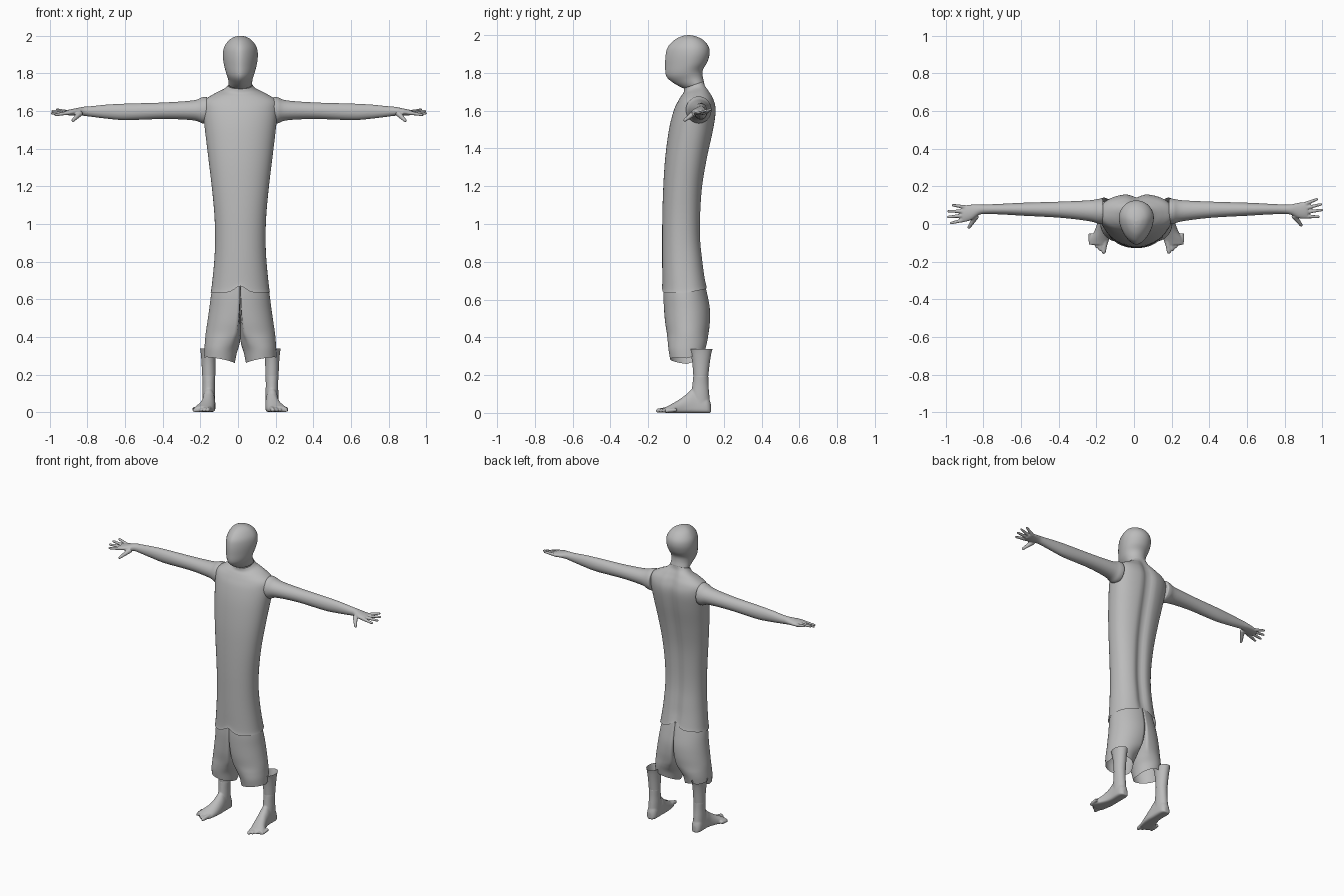
import bpy, bmesh, math
from mathutils import Vector

MID = 0.0125  # the figure's plane of symmetry in x

cube = bpy.data.objects.get("Cube")
if cube:
    bpy.data.objects.remove(cube, do_unlink=True)

clay = bpy.data.materials.new("plain grey")
clay.use_nodes = True
grey = (0.5, 0.5, 0.5, 1)
clay.diffuse_color = grey
clay.node_tree.nodes["Principled BSDF"].inputs["Base Color"].default_value = grey


def smooth_stations(stations, steps=5):
    """Catmull-Rom interpolation of tuples of equal length."""
    out = []
    last = len(stations) - 1
    for i in range(last):
        a, b, c, d = (stations[min(max(k, 0), last)] for k in (i - 1, i, i + 1, i + 2))
        for s in range(steps):
            t = s / steps
            out.append([0.5 * (2*q + (r - p)*t + (2*p - 5*q + 4*r - w)*t*t + (3*q - p - 3*r + w)*t**3)
                        for p, q, r, w in zip(a, b, c, d)])
    return out + [list(stations[-1])]


def section(half, lo, hi, mid=0.5, e_lo=1, e_hi=1, n=48):
    """Closed rounded outline as (u, v) pairs."""
    centre = lo + mid * (hi - lo)
    points = []
    for k in range(n):
        a = math.tau * k / n
        c, s = math.cos(a), math.sin(a)
        e = e_hi if s > 0 else e_lo
        reach = hi - centre if s > 0 else centre - lo
        points.append((half * math.copysign(abs(c)**e, c),
                       centre + reach * math.copysign(abs(s)**e, s)))
    return points


def loft(bm, rings, cap=False):
    loops = [[bm.verts.new(p) for p in ring] for ring in rings]
    for a, b in zip(loops, loops[1:]):
        for k in range(len(a)):
            j = (k + 1) % len(a)
            bm.faces.new((a[k], a[j], b[j], b[k]))
    if cap:
        bm.faces.new(loops[0][::-1])
        bm.faces.new(loops[-1])


def digit(bm, base, tip, r_base, r_tip):
    """Tapered finger or toe with a round end."""
    base, tip = Vector(base), Vector(tip)
    turn = (tip - base).to_track_quat('Z', 'Y').to_matrix().to_4x4()
    turn.translation = (base + tip) / 2
    bmesh.ops.create_cone(bm, cap_ends=True, segments=16, radius1=r_base, radius2=r_tip,
                          depth=(tip - base).length, matrix=turn)
    turn.translation = tip
    bmesh.ops.create_uvsphere(bm, u_segments=12, v_segments=8, radius=r_tip, matrix=turn)


def finish(name, bm, fuse=0):
    bmesh.ops.recalc_face_normals(bm, faces=bm.faces)
    mesh = bpy.data.meshes.new(name)
    bm.to_mesh(mesh)
    bm.free()
    mesh.materials.append(clay)
    mesh.shade_smooth()
    obj = bpy.data.objects.new(name, mesh)
    bpy.context.collection.objects.link(obj)
    if fuse:
        remesh = obj.modifiers.new("fuse", 'REMESH')
        remesh.mode = 'VOXEL'
        remesh.voxel_size = fuse
        remesh.use_smooth_shade = True
        soften = obj.modifiers.new("soften", 'SMOOTH')
        soften.iterations = 4
    return obj


# Head: egg with a ridged face and a sloping neck line (z, half width, front, back, tilt)
HEAD = [(1.735, .062, -.01, .095, .35), (1.765, .065, -.062, .088, .28), (1.80, .076, -.104, .09, .18),
        (1.85, .088, -.110, .112, .05), (1.90, .093, -.107, .125, 0), (1.94, .086, -.094, .119, 0),
        (1.975, .062, -.06, .09, 0), (1.994, .032, -.022, .05, 0), (2.0, .004, .01, .018, 0)]
bm = bmesh.new()
loft(bm, [[(MID + u, v, z + tilt * (v - (f + b) / 2)) for u, v in section(hw, f, b, .6, 1.2, 1)]
          for z, hw, f, b, tilt in smooth_stations(HEAD)], cap=True)
finish("head", bm)

# Tunic: one loft from hem to collar, with a spine groove and a wavy hem
TUNIC = [(.635, .158, -.128, .114, 0), (.67, .152, -.125, .108, 0), (.8, .139, -.126, .092, 0),
         (.92, .134, -.126, .08, 0), (1.05, .138, -.125, .08, 0), (1.2, .152, -.12, .09, 0),
         (1.35, .17, -.11, .115, 0), (1.5, .188, -.09, .147, 0), (1.6, .198, -.065, .16, 0),
         (1.655, .192, -.042, .148, .05), (1.69, .14, -.025, .125, .15), (1.715, .085, -.012, .105, .3),
         (1.737, .064, -.01, .096, .35)]


def tunic_point(z, f, b, tilt, u, v):
    mid = (f + b) / 2
    fade = max(0, 1 - (z - .635) / .12)
    lift = fade * (.035 * math.exp(-(u / .04)**2) + .2 * max(0, v))
    if v > mid:
        v -= .02 * min(1, max(0, (1.74 - z) / .08)) * math.exp(-(u / .03)**2)
    return (MID + u, v, z + tilt * (v - mid) + lift)


bm = bmesh.new()
loft(bm, [[tunic_point(z, f, b, tilt, u, v) for u, v in section(hw, f, b, .5, .95, .85, 64)]
          for z, hw, f, b, tilt in smooth_stations(TUNIC)])
finish("tunic", bm)

# Shorts: each leg goes from half a waist to a round open cuff
# (z, outer reach, front, back, roundness, inner edge)
SHORTS = [(.69, .142, -.117, .098, 0, 0), (.62, .156, -.12, .115, .05, 0), (.55, .165, -.118, .128, .12, 0),
          (.48, .175, -.113, .129, .25, 0), (.42, .184, -.104, .122, .45, -.002),
          (.375, .188, -.098, .114, .8, .003), (.33, .191, -.092, .104, 1, .018), (.28, .192, -.084, .095, 1, .03)]


def shorts_ring(side, z, reach, f, b, t, inner, n=48):
    ring = []
    mid, depth = (f + b) / 2, (b - f) / 2
    for k in range(n):
        a = math.tau * k / n - math.pi
        if abs(a) <= math.tau / 3:
            x, y = reach * math.cos(.75 * a), depth * math.sin(.75 * a)
        else:
            x, y = 0, math.copysign(depth * (math.pi - abs(a)) * 3 / math.pi, a)
        x += t * ((inner + reach) / 2 + (reach - inner) / 2 * math.cos(a) - x)
        y += t * (depth * math.sin(a) - y)
        cuff = max(0, 1 - (z - .28) / .12)
        drop = cuff * (.015 * math.cos(a) + .03 * max(0, math.sin(a)) + .01 * max(0, -math.sin(a)) - .006)
        ring.append((MID + side * x, mid + y, z + drop))
    return ring


bm = bmesh.new()
for side in (1, -1):
    loft(bm, [shorts_ring(side, *s) for s in smooth_stations(SHORTS)])
finish("shorts", bm)

# Station tables for limbs
CALF = [(.195, .168, .035, .039, .118), (.26, .169, .037, .034, .125), (.31, .170, .040, .026, .133),
        (.338, .171, .043, .018, .14)]
ANKLE = [(.2, .168, .035, .039, .118), (.15, .168, .033, .034, .119), (.1, .168, .034, .028, .123),
         (.04, .168, .034, .025, .128)]
FOOT = [(.132, .168, .014, .045), (.122, .168, .027, .075), (.1, .168, .034, .1), (.04, .168, .035, .128),
        (0, .171, .038, .097), (-.04, .18, .044, .068), (-.08, .195, .051, .045), (-.11, .203, .05, .03)]
ARM = [(.175, 1.605, .071, 0, .135), (.2, 1.604, .07, .001, .134), (.25, 1.604, .053, .015, .126),
       (.4, 1.602, .044, .033, .119), (.6, 1.596, .044, .044, .113), (.7, 1.597, .038, .05, .108),
       (.79, 1.598, .028, .053, .104), (.83, 1.599, .024, .049, .104), (.87, 1.596, .019, .027, .108),
       (.9, 1.593, .016, .02, .108), (.92, 1.592, .012, .023, .104)]
FINGER_TIPS = [(.978, .022, 1.58), (.995, .056, 1.588), (.992, .086, 1.6), (.97, .116, 1.608)]

for side, word in ((1, "left"), (-1, "right")):
    # Calf: open flared sleeve around the lower leg
    bm = bmesh.new()
    loft(bm, [[(MID + side * (x + u), v, z) for u, v in section(hw, f, b)]
              for z, x, hw, f, b in smooth_stations(CALF)])
    finish(word + "_calf", bm)

    # Foot: ankle, sole and five toes fused together
    bm = bmesh.new()
    loft(bm, [[(MID + side * (x + u), v, z) for u, v in section(hw, f, b)]
              for z, x, hw, f, b in smooth_stations(ANKLE)], cap=True)
    loft(bm, [[(MID + side * (x + u), y, v) for u, v in section(hw, 0, top, .3, .5, 1)]
              for y, x, hw, top in smooth_stations(FOOT)], cap=True)
    for i in range(5):
        digit(bm, (MID + side * (.166 + .0195 * i), -.09 + .01 * i, .018),
              (MID + side * (.173 + .0185 * i), -.148 + .0145 * i, .012), .015 - .001 * i, .0115 - .0007 * i)
    finish(word + "_foot", bm, fuse=.0045)

    # Arm: sleeve to palm, four fingers and a thumb; each hand turns a little
    def reach(s, y, z):
        turn = side * .018 * max(0, s - .83) / .16
        return (MID + side * s * (1 - .008 * (side + .3)), y + turn, z)

    bm = bmesh.new()
    loft(bm, [[reach(s, v, z + u) for u, v in section(hz, f, b)]
              for s, z, hz, f, b in smooth_stations(ARM)], cap=True)
    for i, tip in enumerate(FINGER_TIPS):
        digit(bm, reach(.9, .032 + .0215 * i, 1.592), reach(*tip), .0115, .0075)
    digit(bm, reach(.845, .045, 1.59), reach(.885, -.012, 1.55), .016, .009)
    finish(word + "_arm", bm, fuse=.0045)
